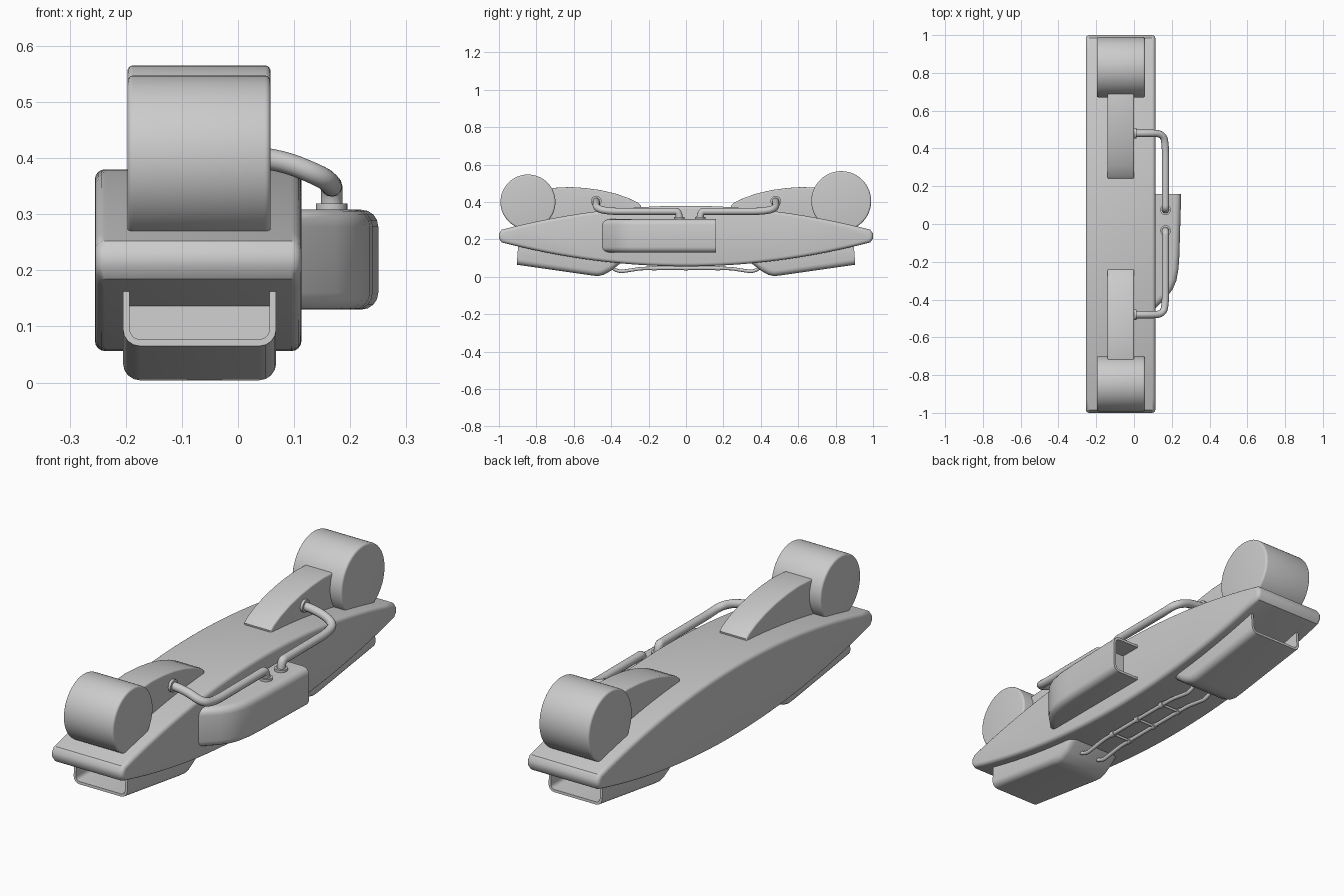
import bpy, bmesh, math
from mathutils import Vector

if "Cube" in bpy.data.objects:
    bpy.data.objects.remove(bpy.data.objects["Cube"])

GREY = (0.6, 0.6, 0.6, 1)
grey = bpy.data.materials.new("plain grey")
grey.use_nodes = True
grey.diffuse_color = GREY
grey.node_tree.nodes["Principled BSDF"].inputs["Base Color"].default_value = GREY


def add_object(name, mesh):
    obj = bpy.data.objects.new(name, mesh)
    bpy.context.collection.objects.link(obj)
    mesh.materials.clear()
    mesh.materials.append(grey)
    bpy.ops.object.select_all(action="DESELECT")
    obj.select_set(True)
    bpy.context.view_layer.objects.active = obj
    bpy.ops.object.shade_smooth_by_angle(angle=math.radians(35))
    return obj


def prism(name, points, low, high, axis, bevel, hollow=0, depth=0.1):
    """Profile extruded along x or z, rounded rims, optional open end facing +y or -y."""
    bm = bmesh.new()
    place = (lambda p, w: (w, p[0], p[1])) if axis == "x" else (lambda p, w: (p[0], p[1], w))
    rings = [[bm.verts.new(place(p, w)) for p in points] for w in (low, high)]
    caps = [bm.faces.new(r) for r in rings]
    n = len(points)
    for i in range(n):
        j = (i + 1) % n
        bm.faces.new((rings[0][i], rings[0][j], rings[1][j], rings[1][i]))
    bmesh.ops.recalc_face_normals(bm, faces=bm.faces)
    end = max(bm.faces, key=lambda f: f.calc_center_median().y * hollow) if hollow else None
    edges = [e for f in caps for e in f.edges if not (end and e in end.edges)]
    bmesh.ops.bevel(bm, geom=edges, offset=bevel, segments=4, profile=0.5,
                    affect="EDGES", clamp_overlap=False)
    if hollow:
        # Push the end face inward, leaving a thin wall around it
        end = max(bm.faces, key=lambda f: f.calc_center_median().y * hollow)
        bmesh.ops.inset_region(bm, faces=[end], thickness=0.012)
        inner = bmesh.ops.extrude_discrete_faces(bm, faces=[end])["faces"][0]
        bmesh.ops.translate(bm, verts=inner.verts, vec=(0, -hollow * depth, 0))
    bmesh.ops.recalc_face_normals(bm, faces=bm.faces)
    mesh = bpy.data.meshes.new(name)
    bm.to_mesh(mesh)
    bm.free()
    return add_object(name, mesh)


def tube(name, points, radius):
    curve = bpy.data.curves.new(name, "CURVE")
    curve.dimensions = "3D"
    curve.bevel_depth = radius
    curve.bevel_resolution = 4
    curve.use_fill_caps = True
    spline = curve.splines.new("NURBS")
    spline.points.add(len(points) - 1)
    for sp, p in zip(spline.points, points):
        sp.co = (*p, 1)
    spline.order_u = 3
    spline.use_endpoint_u = True
    spline.resolution_u = 8
    temp = bpy.data.objects.new(name + "_path", curve)
    bpy.context.collection.objects.link(temp)
    graph = bpy.context.evaluated_depsgraph_get()
    mesh = bpy.data.meshes.new_from_object(temp.evaluated_get(graph))
    bpy.data.objects.remove(temp)
    return add_object(name, mesh)


def disc(name, centre, radius, thickness, direction):
    bm = bmesh.new()
    turn = Vector((0, 0, 1)).rotation_difference(Vector(direction)).to_matrix().to_4x4()
    turn.translation = centre
    bmesh.ops.create_cone(bm, cap_ends=True, segments=24, radius1=radius, radius2=radius,
                          depth=thickness, matrix=turn)
    mesh = bpy.data.meshes.new(name)
    bm.to_mesh(mesh)
    bm.free()
    return add_object(name, mesh)


# Lens-shaped hull with blunt rounded tips
MID = 0.218
arc = [(y, 0.03 + 0.132 * (1 - y * y)) for y in [-0.985 + 1.97 * i / 32 for i in range(33)]]
arc = [(-1, 0.013)] + arc + [(1, 0.013)]
hull = [(y, MID + h) for y, h in arc] + [(y, MID - h) for y, h in reversed(arc)]
prism("hull", hull, -0.255, 0.113, "x", 0.018)

# End drums, the rear one slightly larger
for name, y, z, r in (("front_drum", -0.845, 0.4, 0.147), ("rear_drum", 0.83, 0.405, 0.16)):
    ring = [(y + r * math.cos(a), z + r * math.sin(a))
            for a in [math.tau * i / 64 for i in range(64)]]
    prism(name, ring, -0.197, 0.058, "x", 0.01)

FIN = [(0.8, 0.3), (0.8, 0.46), (0.7, 0.476), (0.62, 0.48), (0.54, 0.475), (0.46, 0.464),
       (0.38, 0.446), (0.31, 0.422), (0.26, 0.398), (0.24, 0.38), (0.25, 0.3)]
POD = [(0.895, 0.2), (0.905, 0.065), (0.5, 0.007), (0.47, 0.004), (0.44, 0.011),
       (0.4, 0.033), (0.34, 0.08), (0.4, 0.2)]
for side, label, fin_y in ((-1, "front", -0.48), (1, "rear", 0.48)):
    # Curved fin and open-ended pod
    prism(label + "_fin", [(side * y, z) for y, z in FIN], -0.14, 0.0, "x", 0.008)
    prism(label + "_pod", [(side * y, z) for y, z in POD], -0.205, 0.068, "x", 0.03, side, 0.12)
    # Pipe from fin to side box, with a flange at each end
    end_y = 0.02 + side * 0.055
    tube(label + "_pipe", [(-0.02, fin_y, 0.405), (0.06, fin_y, 0.403), (0.155, fin_y, 0.365),
                           (0.167, side * 0.41, 0.35), (0.167, side * 0.3, 0.35),
                           (0.167, end_y + side * 0.04, 0.35), (0.167, end_y, 0.35),
                           (0.167, end_y, 0.3)], 0.019)
    disc(label + "_fin_flange", (0.004, fin_y, 0.405), 0.028, 0.016, (1, 0, 0))
    disc(label + "_box_flange", (0.167, end_y, 0.312), 0.028, 0.014, (0, 0, 1))

# Side box with a swept front and an open rear
BOX = [(0.06, 0.16), (0.06, -0.45), (0.11, -0.45), (0.175, -0.385), (0.205, -0.345), (0.224, -0.3),
       (0.235, -0.24), (0.24, -0.17), (0.25, 0.16)]
prism("side_box", BOX, 0.13, 0.308, "z", 0.03, 1, 0.1)

# Twin underside rails joined by rungs
for label, x in (("left", -0.021), ("right", -0.116)):
    half = [(0.41, 0.06), (0.37, 0.025), (0.3, 0.035), (0.24, 0.045), (0.15, 0.046)]
    path = [(x, -y, z) for y, z in half] + [(x, y, z) for y, z in reversed(half)]
    tube(label + "_rail", path, 0.009)
    for i, y in enumerate((-0.17, 0, 0.17)):
        disc(f"{label}_rail_clamp_{i + 1}", (x, y, 0.046), 0.013, 0.024, (0, 1, 0))
for i, y in enumerate((-0.17, 0, 0.17)):
    disc(f"rung_{i + 1}", (-0.0685, y, 0.046), 0.006, 0.095, (1, 0, 0))
